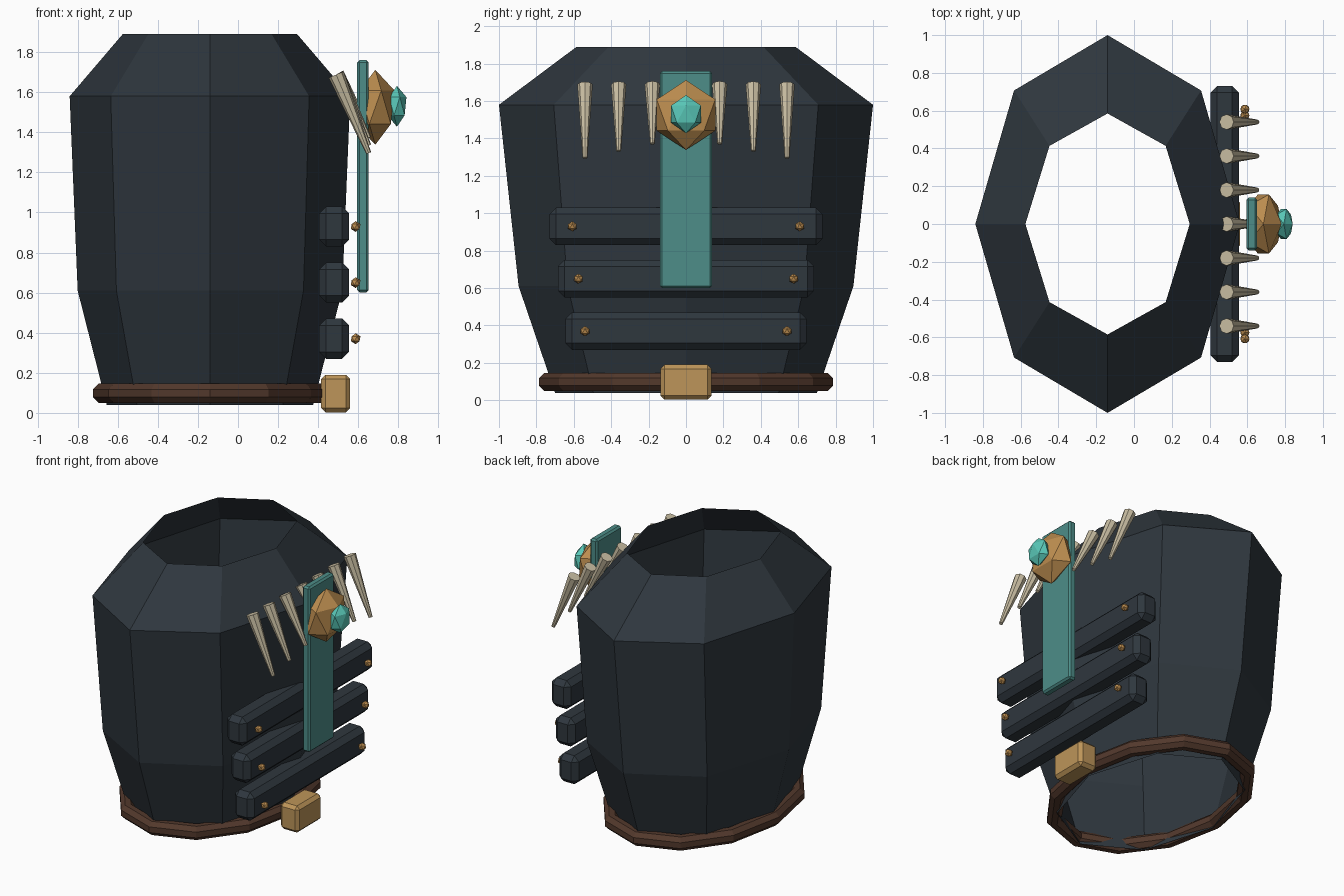
import bpy, bmesh
from math import sin, cos, pi
from mathutils import Vector, Matrix

if "Cube" in bpy.data.objects:
    bpy.data.objects.remove(bpy.data.objects["Cube"])


def mat(name, rgb):
    m = bpy.data.materials.new(name)
    m.diffuse_color = (*rgb, 1)
    m.use_nodes = True
    m.node_tree.nodes["Principled BSDF"].inputs["Base Color"].default_value = m.diffuse_color
    return m


SLATE = mat("slate", (0.028, 0.038, 0.048))
LEATHER = mat("leather", (0.085, 0.04, 0.025))
BRASS = mat("brass", (0.51, 0.30, 0.10))
BRONZE = mat("bronze", (0.51, 0.27, 0.08))
CLOTH = mat("cloth", (0.075, 0.27, 0.25))
JEWEL = mat("jewel", (0.10, 0.58, 0.48))
BONE = mat("bone", (0.58, 0.51, 0.36))


def make(name, bm, material):
    bmesh.ops.recalc_face_normals(bm, faces=bm.faces)
    me = bpy.data.meshes.new(name)
    bm.to_mesh(me)
    bm.free()
    me.materials.append(material)
    ob = bpy.data.objects.new(name, me)
    bpy.context.collection.objects.link(ob)
    return ob


def box(name, lo, hi, bevel, material):
    lo, hi = Vector(lo), Vector(hi)
    bm = bmesh.new()
    bmesh.ops.create_cube(bm, size=1, matrix=Matrix.Translation((lo + hi) / 2) @ Matrix.Diagonal((*(hi - lo), 1)))
    bmesh.ops.bevel(bm, geom=bm.edges[:], offset=bevel, segments=1, affect='EDGES')
    return make(name, bm, material)


def gem(name, centre, radii, material):
    bm = bmesh.new()
    bmesh.ops.create_icosphere(bm, subdivisions=1, radius=1,
                               matrix=Matrix.Translation(centre) @ Matrix.Diagonal((*radii, 1)))
    return make(name, bm, material)


def cone(name, base, tip, r1, r2, material):
    base, tip = Vector(base), Vector(tip)
    d = tip - base
    rot = d.to_track_quat('Z', 'Y').to_matrix().to_4x4()
    bm = bmesh.new()
    bmesh.ops.create_cone(bm, cap_ends=True, segments=8, radius1=r1, radius2=r2, depth=d.length,
                          matrix=Matrix.Translation((base + tip) / 2) @ rot)
    return make(name, bm, material)


CX = -0.14

# Open eight-sided torso shell: (z, x radius, y radius)
bm = bmesh.new()
rings = [[bm.verts.new((CX + rx * cos(i * pi / 4), ry * sin(i * pi / 4), z)) for i in range(8)]
         for z, rx, ry in ((0.04, 0.515, 0.70), (0.61, 0.66, 0.895), (1.58, 0.70, 1.0), (1.89, 0.435, 0.585))]
for a, b in zip(rings, rings[1:]):
    for i in range(8):
        j = (i + 1) % 8
        bm.faces.new((a[i], a[j], b[j], b[i]))
make("torso_shell", bm, SLATE)

# Faceted leather belt
bm = bmesh.new()
N, M = 12, 8
loops = []
for i in range(N):
    a = 2 * pi * i / N
    loops.append([])
    for k in range(M):
        b = 2 * pi * (k + 0.5) / M
        r = 0.052 * cos(b)
        loops[-1].append(bm.verts.new((CX + (0.535 + r) * cos(a), (0.737 + r) * sin(a), 0.098 + 0.052 * sin(b))))
for i in range(N):
    p, q = loops[i], loops[(i + 1) % N]
    for k in range(M):
        l = (k + 1) % M
        bm.faces.new((p[k], q[k], q[l], p[l]))
make("belt", bm, LEATHER)
box("buckle", (0.415, -0.137, 0.003), (0.56, 0.137, 0.19), 0.022, BRASS)

# Chest slats with a rivet at each end
for n, (z, half, ry) in enumerate(((0.37, 0.645, 0.54), (0.65, 0.685, 0.575), (0.93, 0.73, 0.608))):
    box(f"slat_{n}", (0.405, -half, z - 0.10), (0.555, half, z + 0.10), 0.035, SLATE)
    for s in (-1, 1):
        gem(f"rivet_{n}_{'left' if s < 0 else 'right'}", (0.587, s * ry, z), (0.027,) * 3, BRONZE)

# Hanging cloth banner and layered jewel
box("banner", (0.595, -0.139, 0.60), (0.652, 0.139, 1.76), 0.012, CLOTH)
gem("medallion", (0.685, 0, 1.525), (0.107, 0.184, 0.187), BRONZE)
gem("jewel", (0.793, 0, 1.53), (0.053, 0.094, 0.102), JEWEL)

# Row of fangs, longer toward the outside
for i in range(-3, 4):
    cone(f"fang_{i + 3}", (0.490, i * 0.18, 1.688), (0.652, i * 0.18, 1.41 - 0.038 * abs(i)),
         0.041, 0.013, BONE)
